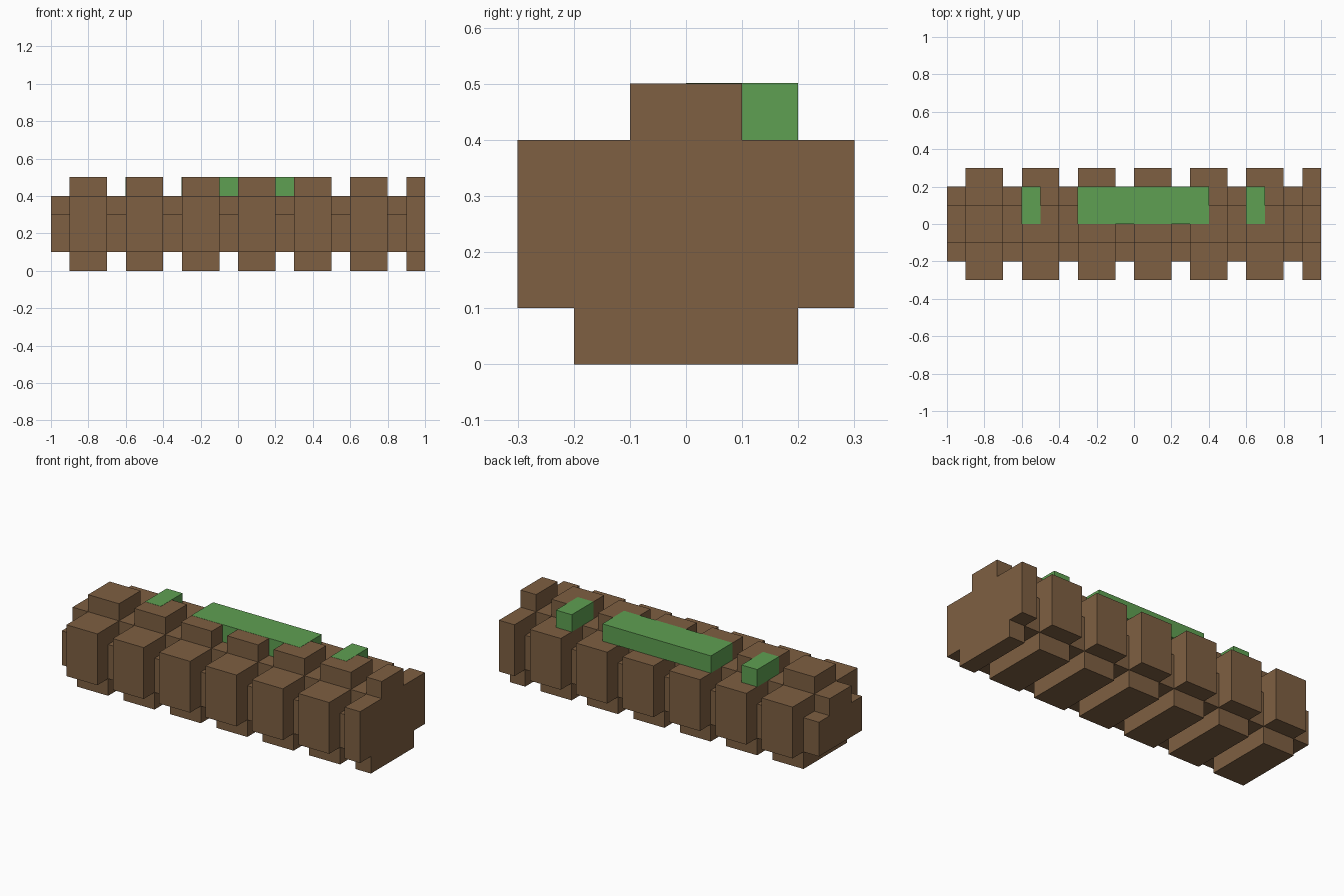
import bpy
import bmesh

cube = bpy.data.objects.get("Cube")
if cube:
    bpy.data.objects.remove(cube, do_unlink=True)


def make_material(name, color):
    mat = bpy.data.materials.new(name)
    mat.use_nodes = True
    mat.diffuse_color = color
    mat.node_tree.nodes["Principled BSDF"].inputs["Base Color"].default_value = color
    return mat


bark = make_material("bark brown", (0.209, 0.116, 0.054, 1))
moss = make_material("moss green", (0.114, 0.352, 0.084, 1))


def extrude_profile(name, half, x0, x1, mat):
    """Extrude a (y, z) outline, mirrored over y = 0, from x0 to x1."""
    outline = half + [(-y, z) for y, z in reversed(half)]
    bm = bmesh.new()
    face = bm.faces.new([bm.verts.new((x0, y, z)) for y, z in outline])
    moved = bmesh.ops.extrude_face_region(bm, geom=[face], use_keep_orig=True)["geom"]
    verts = [v for v in moved if isinstance(v, bmesh.types.BMVert)]
    bmesh.ops.translate(bm, vec=(x1 - x0, 0, 0), verts=verts)
    bmesh.ops.recalc_face_normals(bm, faces=bm.faces)
    return add_object(name, bm, mat)


def add_box(name, lo, hi, mat):
    bm = bmesh.new()
    bmesh.ops.create_cube(bm, size=1)
    for v in bm.verts:
        v.co = [lo[i] if v.co[i] < 0 else hi[i] for i in range(3)]
    return add_object(name, bm, mat)


def add_object(name, bm, mat):
    mesh = bpy.data.meshes.new(name)
    bm.to_mesh(mesh)
    bm.free()
    mesh.materials.append(mat)
    obj = bpy.data.objects.new(name, mesh)
    bpy.context.collection.objects.link(obj)
    return obj


# Stepped half outlines, bottom to top
core_half = [(0.2, 0.1), (0.2, 0.3), (0.1, 0.3), (0.1, 0.4)]
rib_half = [(0.2, 0.0), (0.2, 0.1), (0.3, 0.1), (0.3, 0.4), (0.1, 0.4), (0.1, 0.5)]

# Narrow core sections alternate with wide bark ribs; the last rib is cut short
for i in range(7):
    x = -1.0 + 0.3 * i
    extrude_profile(f"log_core_{i + 1}", core_half, x, x + 0.1, bark)
    extrude_profile(f"bark_rib_{i + 1}", rib_half, x + 0.1, min(x + 0.3, 1.0), bark)

# Moss patches on the back half of the top, a hair proud of the bark
for name, x0, x1 in (("moss_patch_right", -0.6, -0.5),
                     ("moss_strip", -0.3, 0.4),
                     ("moss_patch_left", 0.6, 0.7)):
    add_box(name, (x0 - 0.001, 0.0, 0.4), (x1 + 0.001, 0.2, 0.501), moss)
